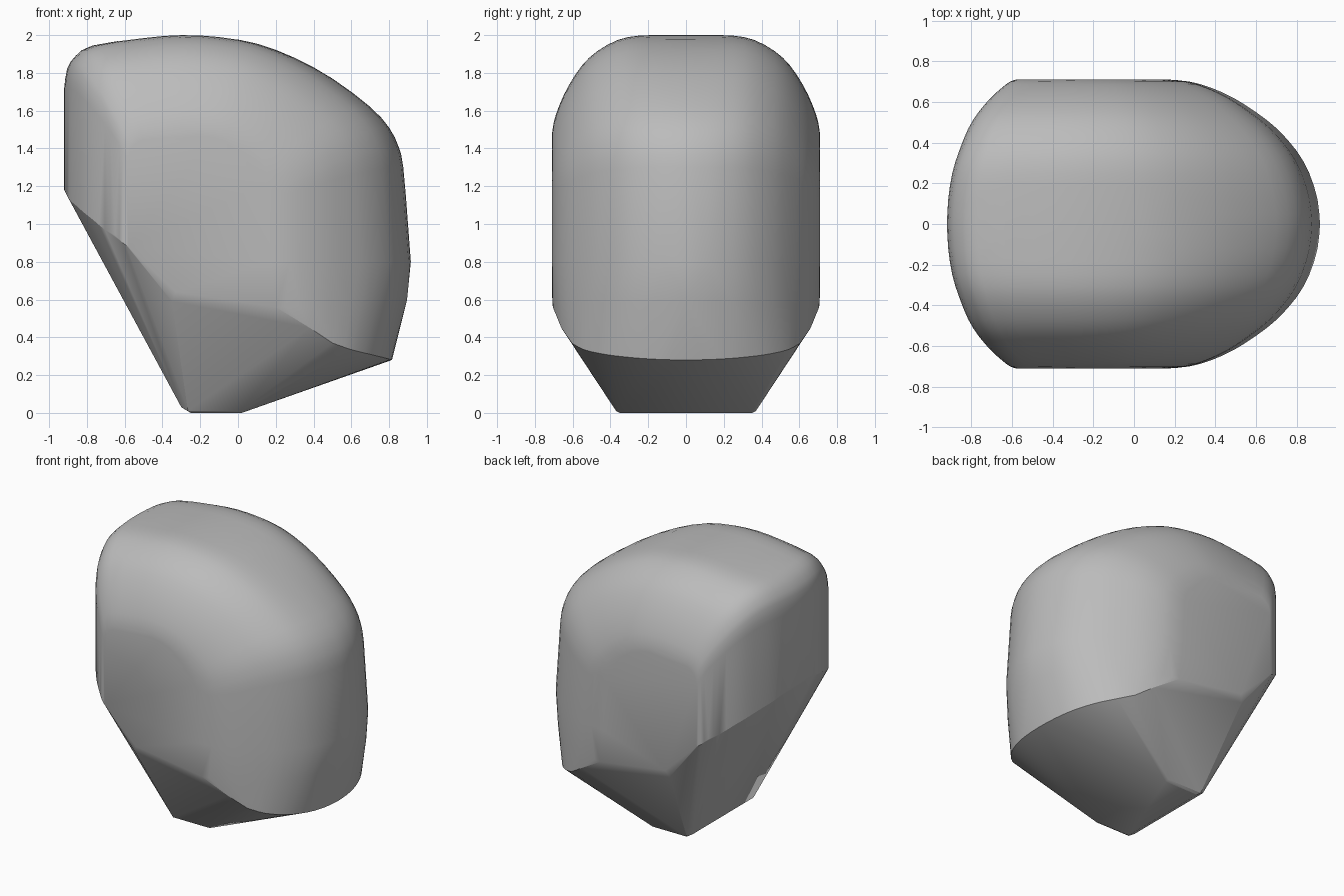
import bpy
import bmesh
from mathutils import Vector

default_cube = bpy.data.objects.get("Cube")
if default_cube:
    bpy.data.objects.remove(default_cube, do_unlink=True)


def make_material(name, colour):
    material = bpy.data.materials.new(name)
    material.use_nodes = True
    material.diffuse_color = colour
    material.node_tree.nodes["Principled BSDF"].inputs["Base Color"].default_value = colour
    return material


def smooth_path(points, steps):
    """Pass a rounded curve through the control points."""
    points = [Vector(p) for p in points]
    padded = [points[0]] + points + [points[-1]]
    result = []
    for a, b, c, d in zip(padded, padded[1:], padded[2:], padded[3:]):
        for i in range(steps):
            t = i / steps
            result.append(b + (c - a) * t / 2
                          + (a * 2 - b * 5 + c * 4 - d) * t * t / 2
                          + (b * 3 - a - c * 3 + d) * t * t * t / 2)
    return result + [points[-1]]


LEFT, RIGHT, TOP = -0.92, 0.915, 2.0
PIVOT_X, PIVOT_Z = -0.2, 1.0

# Lengthwise outline over the crown, from the flat end to the rounded nose
crown = smooth_path([
    (-0.92, 1.72), (-0.905, 1.82), (-0.86, 1.89), (-0.77, 1.945), (-0.5, 1.985),
    (-0.3, 2.0), (-0.1, 1.99), (0.1, 1.955), (0.3, 1.88), (0.5, 1.77), (0.7, 1.62),
    (0.8, 1.51), (0.85, 1.41), (0.875, 1.3), (0.9, 1.0), (0.915, 0.8)], 2)

# Across the width: half width, inset of flat end, inset of crown, inset of nose,
# and height where the flat end stops
sections = smooth_path([
    (0, 0, 0, 0, 1.18), (0.12, 0.006, 0, 0.012, 1.17), (0.25, 0.026, 0.003, 0.053, 1.13),
    (0.36, 0.06, 0.025, 0.115, 1.1), (0.47, 0.105, 0.085, 0.213, 1.06),
    (0.55, 0.155, 0.16, 0.315, 1.02), (0.62, 0.215, 0.265, 0.425, 0.97),
    (0.67, 0.27, 0.37, 0.535, 0.94), (0.7, 0.31, 0.46, 0.64, 0.9),
    (0.71, 0.34, 0.53, 0.74, 0.88)], 2)

cloud = []
for y, end_inset, crown_inset, nose_inset, end_height in sections:
    for x, z in crown:
        if x < PIVOT_X:
            x = PIVOT_X + (x - PIVOT_X) * (1 - end_inset / (PIVOT_X - LEFT))
        else:
            x = PIVOT_X + (x - PIVOT_X) * (1 - nose_inset / (RIGHT - PIVOT_X))
        if z > PIVOT_Z:
            z = PIVOT_Z + (z - PIVOT_Z) * (1 - crown_inset / (TOP - PIVOT_Z))
        cloud.append((x, y, z))
    cloud.append((LEFT + end_inset, y, end_height))

# Lower rim under the nose and along the side, then the small flat foot
cloud += smooth_path([
    (0.815, 0, 0.28), (0.805, 0.14, 0.283), (0.77, 0.29, 0.293), (0.7, 0.43, 0.31),
    (0.6, 0.54, 0.335), (0.5, 0.605, 0.37)], 3)
cloud += smooth_path([
    (0.895, 0, 0.6), (0.84, 0.25, 0.59), (0.74, 0.42, 0.58), (0.6, 0.55, 0.57),
    (0.4, 0.66, 0.56), (0.2, 0.705, 0.56)], 3)
cloud += [(0.38, 0.66, 0.45), (-0.33, 0.71, 0.64), (-0.35, 0.69, 0.59)]
cloud += [(-0.3, 0.35, 0.03), (-0.265, 0.37, 0.01), (-0.25, 0.35, 0),
          (0.02, 0.35, 0), (0.01, 0.37, 0.01)]

# Wrap a skin around both mirrored halves
bm = bmesh.new()
for x, y, z in cloud:
    for side in (1, -1):
        bm.verts.new((x, y * side, z))
bmesh.ops.remove_doubles(bm, verts=bm.verts, dist=0.002)
bmesh.ops.convex_hull(bm, input=bm.verts)
bmesh.ops.delete(bm, geom=[v for v in bm.verts if not v.link_faces], context="VERTS")
bmesh.ops.dissolve_limit(bm, angle_limit=0.015, verts=bm.verts, edges=bm.edges)
bmesh.ops.recalc_face_normals(bm, faces=bm.faces)

mesh = bpy.data.meshes.new("faceted_stone")
bm.to_mesh(mesh)
bm.free()
stone = bpy.data.objects.new("faceted_stone", mesh)
bpy.context.collection.objects.link(stone)
mesh.materials.append(make_material("stone grey", (0.5, 0.5, 0.5, 1)))

# Rounded shading with crisp lower facets
bpy.context.view_layer.objects.active = stone
stone.select_set(True)
bpy.ops.object.shade_smooth_by_angle(angle=0.4)
